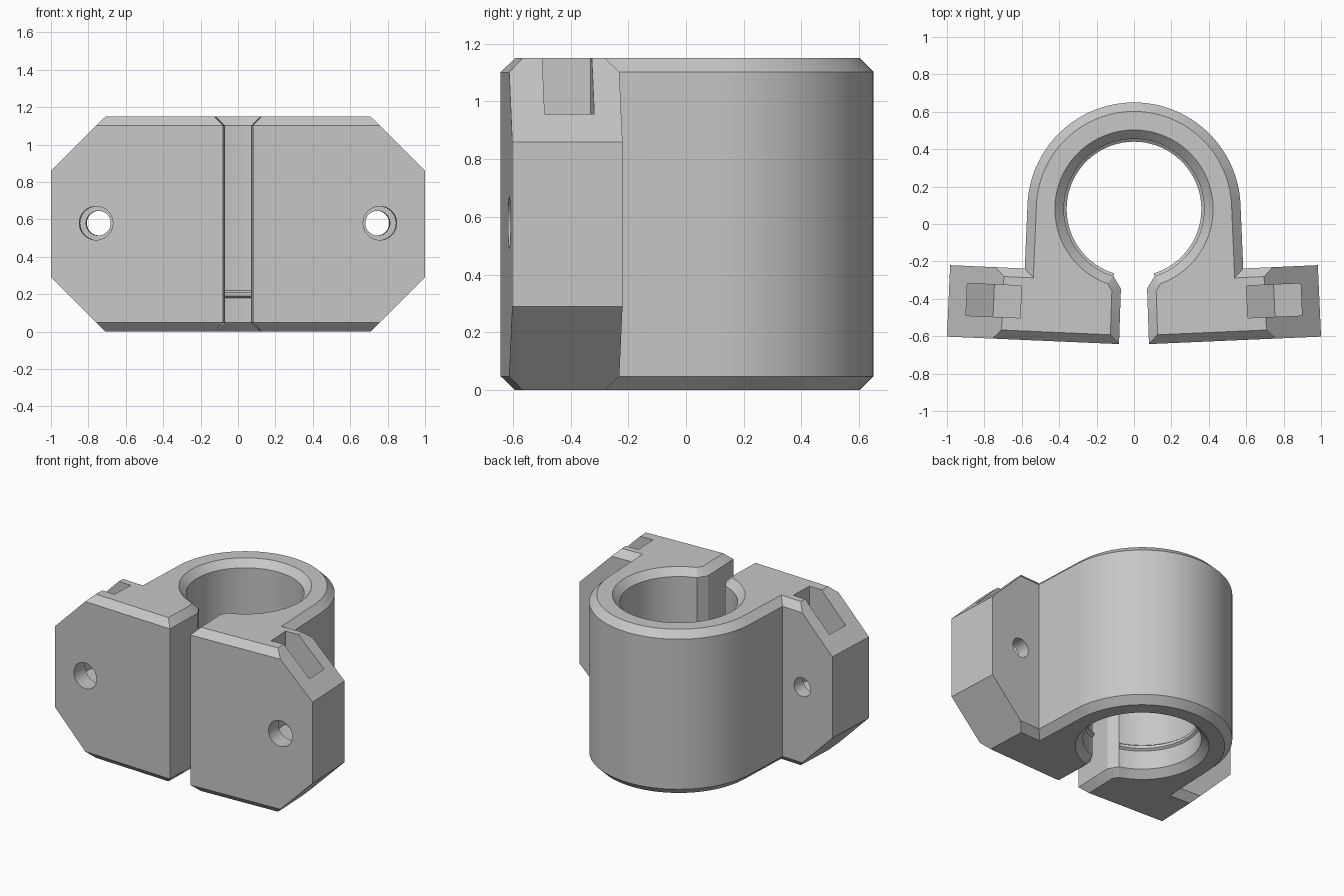
import bpy, bmesh, math
from mathutils import Vector, Matrix

if "Cube" in bpy.data.objects:
    bpy.data.objects.remove(bpy.data.objects["Cube"])

HEIGHT, CHAMFER, CY = 1.15, 0.048, 0.08
TILT = math.radians(2.5)

grey = bpy.data.materials.new("plain grey")
grey.use_nodes = True
grey.diffuse_color = (0.57, 0.57, 0.57, 1)
grey.node_tree.nodes["Principled BSDF"].inputs["Base Color"].default_value = grey.diffuse_color


def make_object(name, bm):
    bmesh.ops.recalc_face_normals(bm, faces=bm.faces)
    mesh = bpy.data.meshes.new(name)
    bm.to_mesh(mesh)
    bm.free()
    mesh.materials.append(grey)
    obj = bpy.data.objects.new(name, mesh)
    bpy.context.collection.objects.link(obj)
    return obj


def arc(radius, start, end, steps):
    angles = [start + (end - start) * i / steps for i in range(steps + 1)]
    return [Vector((radius * math.cos(a), CY + radius * math.sin(a))) for a in angles]


def mirrored(points):
    return [Vector((-p.x, p.y)) for p in reversed(points)]


def inset(points, dist):
    """Move a counter-clockwise outline inwards with mitred corners."""
    result = []
    for i, p in enumerate(points):
        a = (p - points[i - 1]).normalized()
        b = (points[(i + 1) % len(points)] - p).normalized()
        n1, n2 = Vector((-a.y, a.x)), Vector((-b.y, b.x))
        result.append(p + (n1 + n2) * dist / (1 + n1.dot(n2)))
    return result


def skin(bm, rings, close):
    """Bridge successive vertex rings with quads."""
    for lower, upper in zip(rings, rings[1:]):
        n = len(lower)
        for i in range(n if close else n - 1):
            j = (i + 1) % n
            bm.faces.new((lower[i], lower[j], upper[j], upper[i]))


# Clamp outline: flange, rounded back, bore and split
bore_end = -math.acos(0.11 / 0.375)
outer = [Vector(p) for p in ((0.08, -0.642), (1.0, -0.602), (0.983, -0.22), (0.584, -0.238))]
outer += arc(0.57, TILT, math.pi / 2, 32)
inner = arc(0.375, math.pi / 2, bore_end, 48) + [Vector((0.07, -0.345))]
outline = outer + mirrored(outer)[1:] + mirrored(inner) + inner[1:]

bm = bmesh.new()
rings = []
for z, d in ((0, CHAMFER), (CHAMFER, 0), (HEIGHT - CHAMFER, 0), (HEIGHT, CHAMFER)):
    rings.append([bm.verts.new((p.x, p.y, z)) for p in inset(outline, d)])
skin(bm, rings, True)
bm.faces.new(list(reversed(rings[0])))
bm.faces.new(rings[-1])

# Sloped flange corners
for side in (1, -1):
    for z, up in ((0.86, 1), (0.29, -1)):
        cut = bmesh.ops.bisect_plane(
            bm, geom=bm.verts[:] + bm.edges[:] + bm.faces[:], dist=1e-5,
            plane_co=(side, -0.602, z),
            plane_no=(side * math.cos(TILT), math.sin(TILT), up), clear_outer=True)
        edges = [e for e in cut["geom_cut"] if isinstance(e, bmesh.types.BMEdge)]
        bmesh.ops.holes_fill(bm, edges=edges, sides=0)
body = make_object("clamp_body", bm)


def flange_cutter(name, profile, y0, y1, side):
    """Prism along the flange's tilted bolt axis; profile is (x, z) about the bolt."""
    bm = bmesh.new()
    ends = [[bm.verts.new((x, y, z)) for x, z in profile] for y in (y0, y1)]
    skin(bm, ends, True)
    bm.faces.new(ends[0])
    bm.faces.new(ends[1])
    place = Matrix.Translation((side * 0.75, -0.41, 0.58)) @ Matrix.Rotation(side * TILT, 4, 'Z')
    bm.transform(place)
    cutter = make_object(name, bm)
    cutter.hide_render = True
    return cutter


def circle(radius, n=40):
    return [(radius * math.cos(2 * math.pi * i / n), radius * math.sin(2 * math.pi * i / n))
            for i in range(n)]


# Bolt holes and nut slots, open at the top
nut = [(-0.145, 0.8), (-0.145, -0.084), (0, -0.167), (0.145, -0.084), (0.145, 0.8)]
for side in (1, -1):
    for cutter in (flange_cutter("bolt_hole_cutter", circle(0.066), -0.1, 0.4, side),
                   flange_cutter("bolt_head_cutter", circle(0.09), -0.4, 0.0, side),
                   flange_cutter("nut_slot_cutter", nut, -0.086, 0.086, side)):
        mod = body.modifiers.new("cut", 'BOOLEAN')
        mod.operation = 'DIFFERENCE'
        mod.solver = 'EXACT'
        mod.object = cutter
        bpy.context.view_layer.objects.active = body
        bpy.ops.object.modifier_apply(modifier=mod.name)
        bpy.data.objects.remove(cutter)

# Raised ring low inside the bore
bm = bmesh.new()
rings = []
for r, z in ((0.38, 0.175), (0.36, 0.19), (0.36, 0.21), (0.38, 0.225), (0.38, 0.175)):
    pts = arc(r, bore_end, math.pi - bore_end, 96)
    rings.append([bm.verts.new((p.x, p.y, z)) for p in pts])
skin(bm, rings, False)
bmesh.ops.remove_doubles(bm, verts=bm.verts, dist=1e-5)
bmesh.ops.holes_fill(bm, edges=bm.edges, sides=0)
ridge = make_object("bore_ridge", bm)

# Smooth curves with crisp edges
for obj in (body, ridge):
    bpy.ops.object.select_all(action='DESELECT')
    obj.select_set(True)
    bpy.context.view_layer.objects.active = obj
    bpy.ops.object.shade_smooth_by_angle(angle=math.radians(25))
